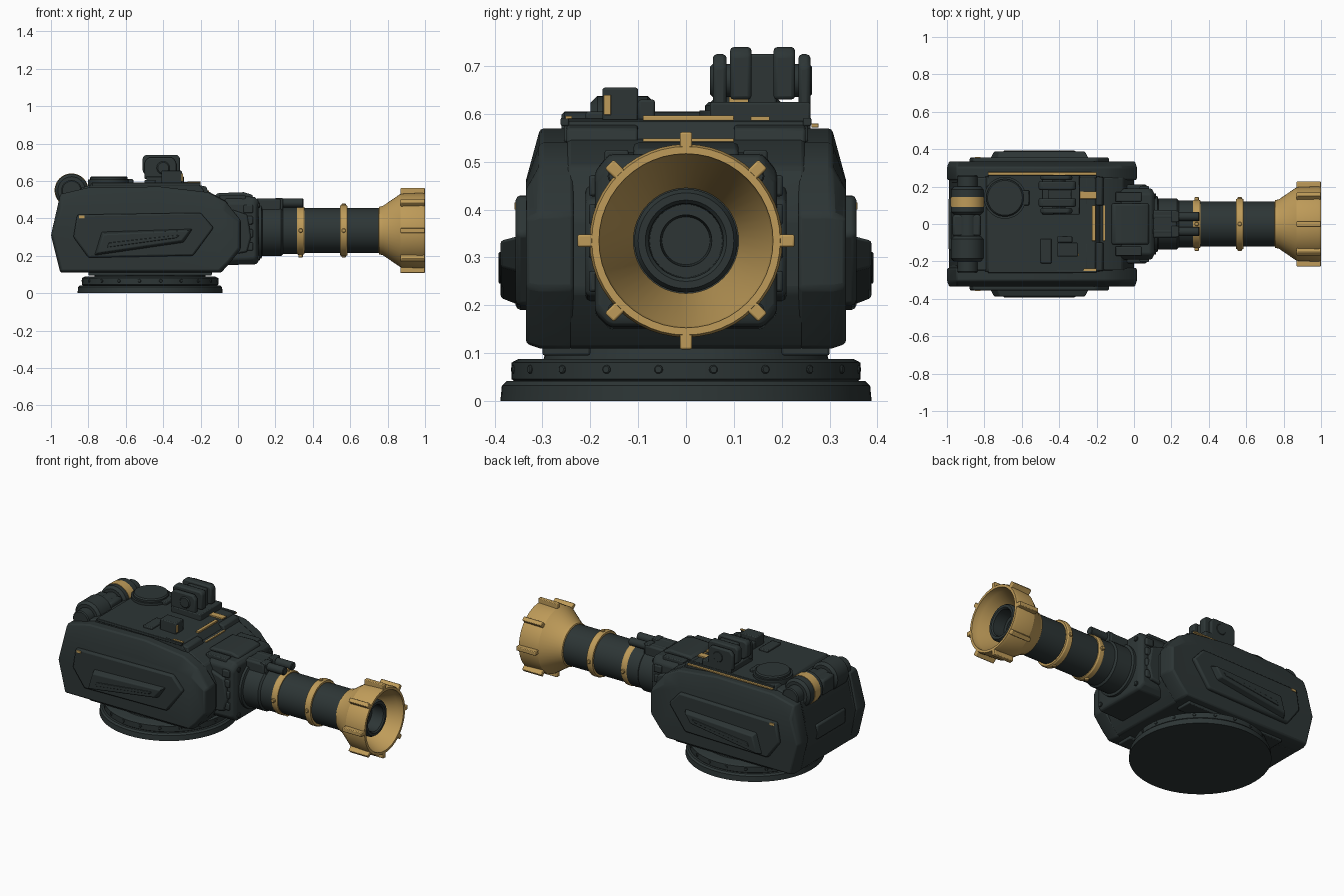
import bpy, bmesh, math
from mathutils import Matrix, Vector

if "Cube" in bpy.data.objects:
    bpy.data.objects.remove(bpy.data.objects["Cube"])


def material(name, rgb):
    m = bpy.data.materials.new(name)
    m.use_nodes = True
    m.diffuse_color = (*rgb, 1)
    m.node_tree.nodes["Principled BSDF"].inputs["Base Color"].default_value = (*rgb, 1)
    return m


DARK = material("dark green grey", (0.026, 0.036, 0.036))
GOLD = material("brass gold", (0.52, 0.33, 0.10))
BZ = 0.335   # barrel axis height
RX = -0.47   # turret ring centre


def finish(name, bm, mat, bevel=0.0):
    bmesh.ops.recalc_face_normals(bm, faces=bm.faces[:])
    me = bpy.data.meshes.new(name)
    bm.to_mesh(me)
    bm.free()
    me.materials.append(mat)
    ob = bpy.data.objects.new(name, me)
    bpy.context.collection.objects.link(ob)
    if bevel:
        mod = ob.modifiers.new("bevel", "BEVEL")
        mod.width = bevel
        mod.segments = 2
        mod.limit_method = "ANGLE"
        mod.angle_limit = math.radians(25)
    bpy.ops.object.select_all(action="DESELECT")
    ob.select_set(True)
    bpy.context.view_layer.objects.active = ob
    bpy.ops.object.shade_smooth_by_angle(angle=math.radians(30))
    return ob


def loft(name, sections, mat=DARK, bevel=0.0):
    """Skin between (y, [(x, z), ...]) sections and cap both ends."""
    bm = bmesh.new()
    loops = [[bm.verts.new((x, y, z)) for x, z in pts] for y, pts in sections]
    n = len(loops[0])
    for a, b in zip(loops, loops[1:]):
        for i in range(n):
            j = (i + 1) % n
            bm.faces.new((a[i], a[j], b[j], b[i]))
    bm.faces.new(loops[0])
    bm.faces.new(loops[-1])
    return finish(name, bm, mat, bevel)


def prism(name, pts, y0, y1, mat=DARK, bevel=0.006):
    return loft(name, [(y0, pts), (y1, pts)], mat, bevel)


def box(name, x0, x1, y0, y1, z0, z1, mat=DARK, bevel=0.005):
    return prism(name, [(x0, z0), (x1, z0), (x1, z1), (x0, z1)], y0, y1, mat, bevel)


def lathe(name, profile, origin, axis, mat=DARK, closed=False, steps=48):
    """Spin (distance along axis, radius) points about an axis."""
    bm = bmesh.new()
    rings = [[bm.verts.new((r * math.cos(2 * math.pi * k / steps),
                            r * math.sin(2 * math.pi * k / steps), h))
              for k in range(steps)] for h, r in profile]
    pairs = list(zip(rings, rings[1:]))
    if closed:
        pairs.append((rings[-1], rings[0]))
    else:
        bm.faces.new(rings[0])
        bm.faces.new(rings[-1])
    for a, b in pairs:
        for i in range(steps):
            j = (i + 1) % steps
            bm.faces.new((a[i], a[j], b[j], b[i]))
    turn = Vector((0, 0, 1)).rotation_difference(Vector(axis)).to_matrix().to_4x4()
    bm.transform(Matrix.Translation(origin) @ turn)
    return finish(name, bm, mat)


def cyl(name, origin, axis, length, r, mat=DARK, chamfer=0.006, steps=32):
    c = chamfer
    return lathe(name, [(0, r - c), (c, r), (length - c, r), (length, r - c)],
                 origin, axis, mat, steps=steps)


X, Y, Z = (1, 0, 0), (0, 1, 0), (0, 0, 1)

# Turret ring
lathe("base_plate", [(0, .388), (.032, .385), (.042, .375)], (RX, 0, 0), Z, steps=64)
lathe("bearing_ring", [(.03, .345), (.046, .365), (.08, .365), (.088, .35)], (RX, 0, 0), Z, steps=64)
lathe("turret_neck", [(.08, .3), (.15, .28)], (RX, 0, 0), Z, steps=64)
for k in range(20):
    a = math.radians(18 * k + 9)
    d = Vector((math.cos(a), math.sin(a), 0))
    cyl("ring_bolt", Vector((RX, 0, .066)) + d * .36, d, .009, .009, chamfer=.002, steps=10)

# Main hull: wide armoured sides, with the upper band leaning inward
inner = [(-.95, .11), (-.09, .11), (-.045, .16), (0, .23), (0, .38), (-.06, .49),
         (-.16, .545), (-.42, .575), (-.8, .575), (-.94, .53), (-.99, .31)]
shoulder = [(-.95, .11), (-.09, .11), (-.045, .16), (.015, .235), (.015, .39), (-.065, .49),
            (-.16, .54), (-.42, .57), (-.8, .565), (-.95, .53), (-1, .31)]
outer = [(-.945, .12), (-.1, .12), (-.055, .165), (.005, .24), (.005, .38), (-.08, .44),
         (-.19, .455), (-.42, .46), (-.8, .46), (-.945, .46), (-.99, .31)]
loft("hull_core", [(-.25, inner), (.25, inner)], bevel=.01)
for s in (-1, 1):
    loft("side_armour", [(s * .235, shoulder), (s * .305, shoulder), (s * .335, outer)], bevel=.008)
    # Layered side panels
    prism("side_panel", [(-.86, .42), (-.2, .43), (-.13, .35), (-.24, .2), (-.8, .19), (-.88, .3)],
          s * .325, s * .356, bevel=.01)
    loft("side_blister", [(s * .35, [(-.77, .2), (-.29, .27), (-.24, .345), (-.73, .33)]),
                          (s * .388, [(-.75, .215), (-.3, .28), (-.26, .335), (-.72, .315)])], bevel=.006)
    prism("blister_rib", [(-.7, .245), (-.33, .295), (-.31, .312), (-.69, .27)], s * .38, s * .392, bevel=.003)
    box("side_marker", -.85, -.82, s * .35, s * .359, .4, .415, GOLD, .001)
    box("lower_skirt", -.8, -.14, s * .2, s * .3, .095, .13)
    # Rear corner posts
    prism("rear_post", [(-.94, .14), (-.99, .31), (-.95, .5), (-.9, .5), (-.9, .14)],
          s * .22, s * .26, bevel=.006)
    # Cheek pods beside the gun
    prism("cheek_block", [(-.07, .2), (.05, .22), (.07, .3), (.05, .42), (-.07, .46)],
          s * .15, s * .21, bevel=.01)
box("rear_door", -.992, -.9, -.14, .14, .27, .36, bevel=.01)

# Roof deck and front lip
prism("roof_deck", [(-.8, .56), (-.2, .53), (-.18, .545), (-.21, .585), (-.42, .592), (-.78, .592)],
      -.255, .255, bevel=.005)
for s in (-1, 1):
    prism("deck_lip", [(-.27, .55), (-.155, .525), (-.17, .57), (-.26, .588)],
          s * .1, s * .25, bevel=.006)
    box("deck_rail", -.78, -.2, s * .245, s * .262, .575, .592, bevel=.003)
box("roof_gold_rail", -.78, -.2, .262, .277, .572, .58, GOLD, .001)
box("roof_gold_strip", -.225, -.205, -.09, .1, .586, .597, GOLD, .002)
box("roof_gold_tick", -.27, -.2, -.252, -.238, .59, .596, GOLD, .001)
box("front_gold_strip", -.165, -.155, -.09, .1, .54, .549, GOLD, .001)

# Crew hatch
lathe("hatch", [(.57, .112), (.607, .112), (.607, .1), (.618, .1), (.625, .093)], (-.69, .14, 0), Z)
box("hatch_hinge", -.6, -.56, .1, .18, .585, .61)

# Twin rear drums on a common axle
for y0, y1 in ((.05, .2), (-.2, -.065)):
    cyl("rear_drum", (-.89, y0, .55), Y, y1 - y0, .088, chamfer=.015)
    box("drum_cradle", -.95, -.78, y0 + .02, y1 - .02, .46, .57)
cyl("drum_axle", (-.89, -.26, .55), Y, .52, .055)
lathe("drum_gold_band", [(.09, .08), (.09, .0905), (.145, .0905), (.145, .08)],
      (-.89, 0, .55), Y, GOLD, closed=True)
box("drum_bridge", -.97, -.82, -.065, .05, .5, .595, bevel=.012)

# Remote weapon sight
box("sight_base", -.49, -.29, .05, .26, .58, .625)
cheek = [(-.5, .61), (-.33, .61), (-.33, .7), (-.35, .725), (-.48, .725), (-.5, .7)]
head = [(-.49, .63), (-.31, .63), (-.31, .725), (-.325, .74), (-.495, .74), (-.51, .725), (-.51, .65)]
for y0, y1, pts in ((.056, .085, cheek), (.235, .26, cheek), (.092, .137, head), (.183, .228, head)):
    prism("sight_plate", pts, y0, y1, bevel=.008)
box("sight_core", -.46, -.335, .13, .19, .62, .725)
cyl("sight_pivot", (-.4, .05, .67), Y, .213, .035)
box("sight_gold_pad", -.41, -.2, .135, .175, .586, .595, GOLD, .001)

# Small periscope
box("periscope", -.41, -.3, -.175, -.1, .585, .655)
box("periscope_step", -.41, -.33, -.1, -.065, .585, .63)
box("periscope_lens", -.302, -.294, -.172, -.157, .598, .64, GOLD, .001)
box("roof_box", -.5, -.44, -.21, -.08, .585, .605)

# Gun mantlet: faceted block with roof plate, bolts and side bosses
mantlet = [(-.07, .15), (.1, .155), (.11, .17), (.11, .495), (.09, .515), (-.07, .52)]
mantlet_edge = [(-.07, .18), (.085, .185), (.095, .2), (.095, .46), (.08, .48), (-.07, .48)]
loft("mantlet", [(-.19, mantlet_edge), (-.16, mantlet), (.16, mantlet), (.19, mantlet_edge)], bevel=.008)
prism("mantlet_roof", [(-.13, .51), (.08, .5), (.08, .525), (.03, .54), (-.11, .535)], -.11, .11, bevel=.01)
for s in (-1, 1):
    box("mantlet_ear", -.1, .04, s * .12, s * .17, .49, .525)
    for z in (.25, .32, .39, .45):
        box("mantlet_clamp", .03, .08, s * .18, s * .203, z - .022, z + .022, bevel=.006)
    for z in (.19, .47):
        cyl("mantlet_bolt", (.1, s * .15, z), X, .018, .014, chamfer=.003, steps=12)

# Barrel, sleeve and recoil rods
lathe("barrel_sleeve", [(.1, .15), (.125, .15), (.13, .136), (.23, .136), (.24, .126), (.33, .126)], (0, 0, BZ), X)
lathe("barrel", [(.3, .12), (.8, .12)], (0, 0, BZ), X)
for s in (-1, 1):
    cyl("recoil_rod", (.1, s * .04, .483), X, .25, .024, chamfer=.004, steps=20)
    box("recoil_clamp", .2, .24, s * .01, s * .07, .44, .51)
box("recoil_housing", .1, .23, -.075, .075, .43, .505, bevel=.01)

# Gold barrel bands with small studs
for x, r in ((.335, .13), (.565, .137)):
    lathe("barrel_band", [(x - .02, .115), (x - .02, r - .005), (x - .012, r), (x + .012, r),
                          (x + .02, r - .005), (x + .02, .115)], (0, 0, BZ), X, GOLD, closed=True)
    for k in range(4):
        a = math.radians(90 * k)
        d = Vector((0, math.cos(a), math.sin(a)))
        cyl("band_stud", Vector((x, 0, BZ)) + d * .12, d, .024, .012, GOLD, .003, 12)

# Flared muzzle, open at the front
lathe("muzzle_flare", [(.75, .115), (.755, .127), (.775, .132), (.87, .197), (.985, .202), (1, .197),
                       (1, .182), (.96, .178), (.82, .11)], (0, 0, BZ), X, GOLD, closed=True)
for k in range(8):
    bm = bmesh.new()
    bmesh.ops.create_cube(bm, size=1)
    bm.transform(Matrix.Translation((0, 0, BZ)) @ Matrix.Rotation(math.radians(45 * k), 4, "X")
                 @ Matrix.Translation((.934, 0, .209)) @ Matrix.Diagonal((.13, .026, .036, 1)))
    finish("muzzle_lug", bm, GOLD, .004)

# Inner barrel tube with stepped bore
lathe("inner_tube", [(.78, .108), (.93, .108), (.943, .1), (.943, .085), (.935, .078), (.86, .076),
                     (.86, .054), (.8, .05)], (0, 0, BZ), X)
